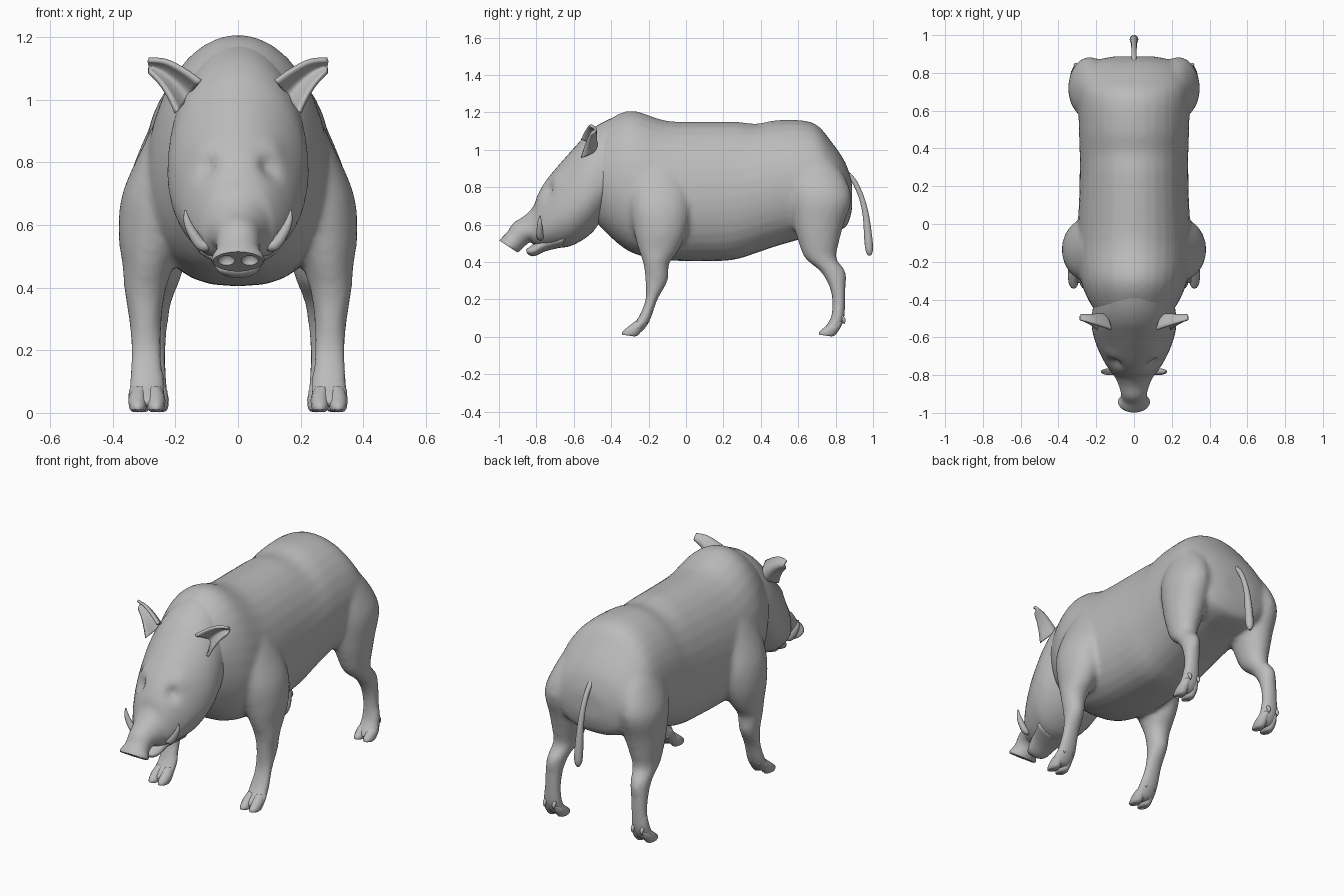
import bpy, bmesh, math
from mathutils import Vector

cube = bpy.data.objects.get("Cube")
if cube:
    bpy.data.objects.remove(cube)

hide = bpy.data.materials.new("grey hide")
hide.use_nodes = True
hide.diffuse_color = (0.5, 0.5, 0.5, 1)
hide.node_tree.nodes["Principled BSDF"].inputs["Base Color"].default_value = (0.5, 0.5, 0.5, 1)


def finish(name, bm):
    bmesh.ops.recalc_face_normals(bm, faces=bm.faces)
    for f in bm.faces:
        f.smooth = True
    me = bpy.data.meshes.new(name)
    bm.to_mesh(me)
    bm.free()
    me.materials.append(hide)
    ob = bpy.data.objects.new(name, me)
    bpy.context.collection.objects.link(ob)
    return ob


def select(*obs):
    bpy.ops.object.select_all(action='DESELECT')
    for o in obs:
        o.select_set(True)
    bpy.context.view_layer.objects.active = obs[0]


def spline(rows, steps):
    """Catmull-Rom through rows of numbers."""
    out, n = [], len(rows)
    for i in range(n - 1):
        a, b, c, d = (rows[max(0, min(n - 1, i + k))] for k in (-1, 0, 1, 2))
        for s in range(steps):
            t = s / steps
            out.append([0.5 * (2 * q + (r - p) * t + (2 * p - 5 * q + 4 * r - w) * t * t
                               + (3 * q - p - 3 * r + w) * t ** 3)
                        for p, q, r, w in zip(a, b, c, d)])
    return out + [list(rows[-1])]


def loft(name, rings, side=1, steps=4, segs=32, push=None, box=1):
    """Rings: y, z of the first edge, y, z of the opposite edge, centre x, half width, widest fraction."""
    bm = bmesh.new()
    loops = []
    for y0, z0, y1, z1, xc, hw, f in spline(rings, steps):
        top, low = Vector((0, y0, z0)), Vector((0, y1, z1))
        mid = low.lerp(top, f)
        loop = []
        for k in range(segs):
            a = 2 * math.pi * k / segs
            s, c = math.sin(a), math.cos(a)
            p = mid + ((top - mid) * s if s > 0 else (mid - low) * s)
            if s < 0:
                c = math.copysign(abs(c) ** box, c)
            p.x = side * (xc + hw * c)
            loop.append(bm.verts.new(push(p) if push else p))
        loops.append(loop)
    for a, b in zip(loops, loops[1:]):
        for k in range(segs):
            j = (k + 1) % segs
            bm.faces.new((a[k], a[j], b[j], b[k]))
    bm.faces.new(loops[0])
    bm.faces.new(loops[-1])
    return finish(name, bm)


def tube(name, path):
    """Round tapered strand; path rows are x, y, z, radius."""
    cu = bpy.data.curves.new(name, 'CURVE')
    cu.dimensions = '3D'
    cu.bevel_depth = 1
    cu.bevel_resolution = 3
    cu.use_fill_caps = True
    rows = spline(path, 5)
    sp = cu.splines.new('POLY')
    sp.points.add(len(rows) - 1)
    for pt, (x, y, z, r) in zip(sp.points, rows):
        pt.co = (x, y, z, 1)
        pt.radius = r
    sp.use_smooth = True
    ob = bpy.data.objects.new(name, cu)
    bpy.context.collection.objects.link(ob)
    cu.materials.append(hide)
    select(ob)
    bpy.ops.object.convert(target='MESH')
    return ob


# Torso: y, top, bottom, half width, height fraction of the widest line
trunk = [(-.58, .92, .74, .08, .5), (-.50, 1.07, .64, .17, .5), (-.42, 1.155, .55, .232, .45),
         (-.29, 1.21, .45, .285, .42), (-.10, 1.155, .41, .30, .42), (.15, 1.15, .405, .29, .45),
         (.27, 1.15, .415, .288, .45), (.38, 1.14, .45, .288, .47), (.50, 1.16, .49, .292, .47),
         (.68, 1.145, .54, .295, .47), (.78, 1.04, .56, .28, .5), (.845, .945, .58, .235, .5),
         (.872, .88, .62, .18, .5), (.888, .82, .68, .10, .5)]
torso = loft("body", [(y, t, y, b, 0, w, f) for y, t, b, w, f in trunk], box=.75)

# Legs: z, front y, back y, centre x, half width
fore = [(1.0, -.20, -.08, .18, .05), (.85, -.29, 0, .222, .083), (.70, -.30, .025, .256, .114),
        (.57, -.28, .008, .272, .110), (.47, -.255, -.035, .287, .082), (.39, -.228, -.09, .297, .066),
        (.30, -.218, -.097, .296, .053), (.20, -.217, -.152, .293, .05), (.10, -.257, -.187, .292, .058),
        (.05, -.305, -.215, .292, .06), (.018, -.328, -.245, .292, .054)]
rear = [(1.0, .60, .74, .18, .06), (.87, .55, .84, .212, .09), (.74, .555, .885, .235, .112),
        (.60, .575, .843, .237, .103), (.50, .603, .817, .245, .083), (.42, .637, .805, .252, .065),
        (.35, .717, .853, .265, .051), (.27, .766, .854, .272, .047), (.18, .783, .852, .276, .046),
        (.10, .773, .847, .28, .055), (.05, .74, .828, .28, .058), (.018, .722, .80, .28, .052)]
parts = [torso]
for side in (1, -1):
    for rows in (fore, rear):
        parts.append(loft("leg", [(a, z, b, z, x, w, .5) for z, a, b, x, w in rows], side, segs=24))
select(*parts)
bpy.ops.object.join()
blend = torso.modifiers.new("blend", 'REMESH')
blend.mode = 'VOXEL'
blend.voxel_size = 0.014
blend.use_smooth_shade = True
soft = torso.modifiers.new("soften", 'SMOOTH')
soft.factor = 0.5
soft.iterations = 7

# Cloven hooves and dewclaws
for side, tag in ((1, "left"), (-1, "right")):
    for end, y, x in (("front", -.345, .291), ("rear", .708, .28)):
        for k in (-1, 1):
            cx = x + k * .029
            loft(f"{tag}_{end}_hoof", [(y + .075, .085, y + .13, .08, x + k * .024, .022, .5),
                                       (y + .037, .055, y + .115, .045, cx, .029, .5),
                                       (y + .006, .028, y + .09, .01, cx, .028, .5),
                                       (y + .002, .012, y + .07, .002, cx, .022, .5)], side, segs=12)
            tube(f"{tag}_{end}_dewclaw", [(side * cx, y + .125, .11, .009),
                                          (side * cx, y + .136, .09, .01),
                                          (side * cx, y + .137, .07, .003)])


# Head with sunken eye sockets, ending in the slanted snout disc
def sockets(p):
    for s in (-1, 1):
        d = (p - Vector((s * .11, -.75, .79))).length
        p = p + Vector((-s * .6, .8, 0)) * .032 * math.exp(-(d / .033) ** 2)
        d = (p - Vector((s * .12, -.70, .85))).length
        p = p + Vector((s * .6, -.6, .4)) * .010 * math.exp(-(d / .04) ** 2)
    return p


head = loft("head", [(-.30, 1.14, -.42, .68, 0, .13, .4), (-.35, 1.18, -.47, .60, 0, .205, .4),
                     (-.44, 1.15, -.50, .56, 0, .222, .4),
                     (-.52, 1.095, -.55, .52, 0, .224, .4), (-.59, 1.02, -.62, .485, 0, .21, .4),
                     (-.67, .93, -.69, .475, 0, .182, .4), (-.745, .84, -.74, .475, 0, .15, .37),
                     (-.79, .765, -.78, .48, 0, .122, .37), (-.815, .70, -.81, .49, 0, .10, .4),
                     (-.86, .65, -.835, .505, 0, .084, .4), (-.92, .61, -.86, .487, 0, .07, .5),
                     (-.955, .562, -.88, .467, 0, .07, .5), (-.985, .53, -.895, .455, 0, .084, .5),
                     (-.998, .515, -.902, .452, 0, .08, .5)], steps=6, segs=48, push=sockets)

# Nostrils cut into the disc
for s in (-1, 1):
    bm = bmesh.new()
    bmesh.ops.create_uvsphere(bm, u_segments=16, v_segments=10, radius=.028)
    bmesh.ops.translate(bm, verts=bm.verts, vec=(s * .037, -.958, .483))
    cutter = finish("nostril_cutter", bm)
    cut = head.modifiers.new("nostril", 'BOOLEAN')
    cut.operation = 'DIFFERENCE'
    cut.object = cutter
    select(head)
    bpy.ops.object.modifier_apply(modifier="nostril")
    bpy.data.objects.remove(cutter)
select(head)
bpy.ops.object.shade_smooth_by_angle(angle=math.radians(40))

# Lower jaw
loft("lower_jaw", [(-.64, .57, -.66, .48, 0, .13, .5), (-.74, .55, -.75, .458, 0, .09, .5),
                   (-.81, .50, -.81, .432, 0, .07, .5), (-.845, .475, -.838, .437, 0, .05, .5),
                   (-.855, .465, -.85, .447, 0, .03, .5)], segs=24)

# Ears and tusks
upper = [(.12, 1.06), (.17, 1.095), (.23, 1.125), (.287, 1.13)]
lower = [(.197, .96), (.22, 1.01), (.25, 1.055), (.284, 1.09)]
for side, tag in ((1, "left"), (-1, "right")):
    bm = bmesh.new()
    grid = []
    for i, (u, v) in enumerate(zip(spline(upper, 4), spline(lower, 4))):
        t = i / 12
        grid.append([bm.verts.new((side * (u[0] + (v[0] - u[0]) * k / 10),
                                   -.56 + .055 * t + (.08 - .06 * t) * math.sin(math.pi * k / 10),
                                   u[1] + (v[1] - u[1]) * k / 10)) for k in range(11)])
    for a, b in zip(grid, grid[1:]):
        for k in range(10):
            bm.faces.new((a[k], a[k + 1], b[k + 1], b[k]))
    ear = finish(f"{tag}_ear", bm)
    thick = ear.modifiers.new("thickness", 'SOLIDIFY')
    thick.thickness = .014
    thick.offset = 0
    tube(f"{tag}_tusk", [(side * .085, -.775, .54, .018), (side * .115, -.78, .535, .019),
                         (side * .143, -.782, .57, .017), (side * .162, -.782, .61, .012),
                         (side * .169, -.78, .648, .003)])

# Tail
tube("tail", [(0, .855, .88, .014), (0, .90, .83, .014), (0, .94, .74, .015), (0, .963, .64, .018),
              (0, .975, .52, .023), (0, .98, .46, .02), (0, .982, .435, .008)])
